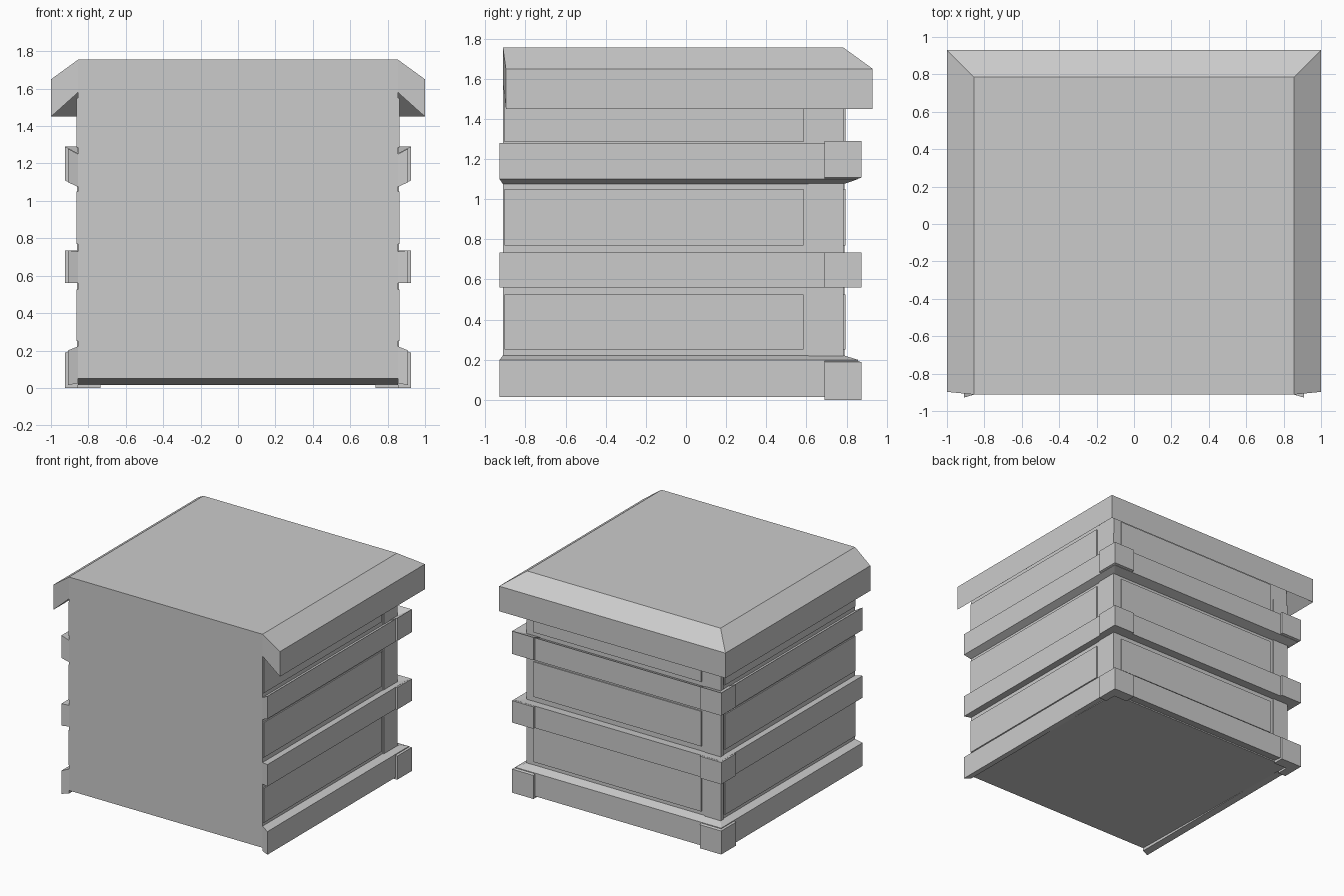
import bpy, bmesh

if "Cube" in bpy.data.objects:
    bpy.data.objects.remove(bpy.data.objects["Cube"])

HX, YB, YF = 0.855, 0.785, -0.912   # wall half width, back wall, open front


def make(name, verts, faces):
    me = bpy.data.meshes.new(name)
    bm = bmesh.new()
    vs = [bm.verts.new(v) for v in verts]
    for f in faces:
        bm.faces.new([vs[i] for i in f])
    bmesh.ops.recalc_face_normals(bm, faces=bm.faces)
    bm.to_mesh(me)
    bm.free()
    ob = bpy.data.objects.new(name, me)
    bpy.context.collection.objects.link(ob)
    return ob


def sweep(name, profile, path):
    """Run an (offset, z) profile along a path; path(o) gives mitred xy points."""
    n = len(profile)
    rows = [path(o) for o, z in profile]
    m = len(rows[0])
    verts = [(*rows[i][j], profile[i][1]) for j in range(m) for i in range(n)]
    faces = [[j * n + i, j * n + (i + 1) % n, (j + 1) * n + (i + 1) % n, (j + 1) * n + i]
             for j in range(m - 1) for i in range(n)]
    faces += [list(range(n)), list(range((m - 1) * n, m * n))]
    return make(name, verts, faces)


def u_path(front_slope, back_scale=1.0):
    def path(o):
        x, yb, yf = HX + o, YB + o * back_scale, YF + front_slope * o
        return [(x, yf), (x, yb), (-x, yb), (-x, yf)]
    return path


def corner_path(side):
    def path(o):
        x, y = HX + o, YB + o * 1.3
        return [(side * x, 0.69), (side * x, y), (side * 0.735, y)]
    return path


def box(name, x0, x1, y0, y1, z0, z1):
    v = [(x, y, z) for x in (x0, x1) for y in (y0, y1) for z in (z0, z1)]
    return make(name, v, [(0, 1, 3, 2), (4, 6, 7, 5), (0, 4, 5, 1),
                          (2, 3, 7, 6), (0, 2, 6, 4), (1, 5, 7, 3)])


# Main body, its underside rising slightly to the front
body = box("body", -HX, HX, YF, YB, 0.015, 1.755)
for v in body.data.vertices:
    if v.co.y < 0 and v.co.z < 0.1:
        v.co.z = 0.05

# Overhanging lid rim
sweep("lid_rim", [(0, 1.755), (0.145, 1.65), (0.145, 1.45), (0, 1.58)], u_path(0.1))

# Bands: inner bottom, outer bottom, outer top, inner top
bands = {
    "base": (0.025, 0.015, 0.2, 0.222),
    "middle": (0.56, 0.56, 0.735, 0.73),
    "upper": (1.075, 1.1, 1.28, 1.25),
}
for name, (ib, ob, ot, it) in bands.items():
    sweep(name + "_band", [(0, ib), (0.055, ob), (0.055, ot), (0, it)], u_path(-0.3, 1.3))
    # Corner caps standing slightly proud of the band
    if name == "base":
        ib, ob, ot, it = 0.0, 0.0, 0.188, 0.217
    elif name == "upper":
        ib, ob, ot, it = 1.08, 1.108, 1.29, 1.255
    for side, word in ((1, "right"), (-1, "left")):
        sweep(f"{name}_corner_{word}",
              [(0, ib), (0.069, ob), (0.069, ot), (0, it)], corner_path(side))

# Raised wall panels between the bands
t = 0.009
for i, (z0, z1) in enumerate(((0.25, 0.525), (0.77, 1.05), (1.285, 1.55))):
    box(f"panel_right_{i}", HX - 0.02, HX + t, -0.905, 0.585, z0, z1)
    box(f"panel_left_{i}", -HX - t, -HX + 0.02, -0.905, 0.74, z0, z1)
    box(f"panel_back_{i}", -0.69, 0.79, YB - 0.02, YB + t, z0, z1)

# Corner posts
box("post_right", HX - 0.05, HX + 0.006, 0.61, YB + 0.001, 0.1, 1.43)
box("post_left", -HX - 0.006, -0.72, 0.755, YB + 0.006, 0.1, 1.43)

# Centre the model in depth
for ob in bpy.context.collection.objects:
    ob.location.y = 0.0
